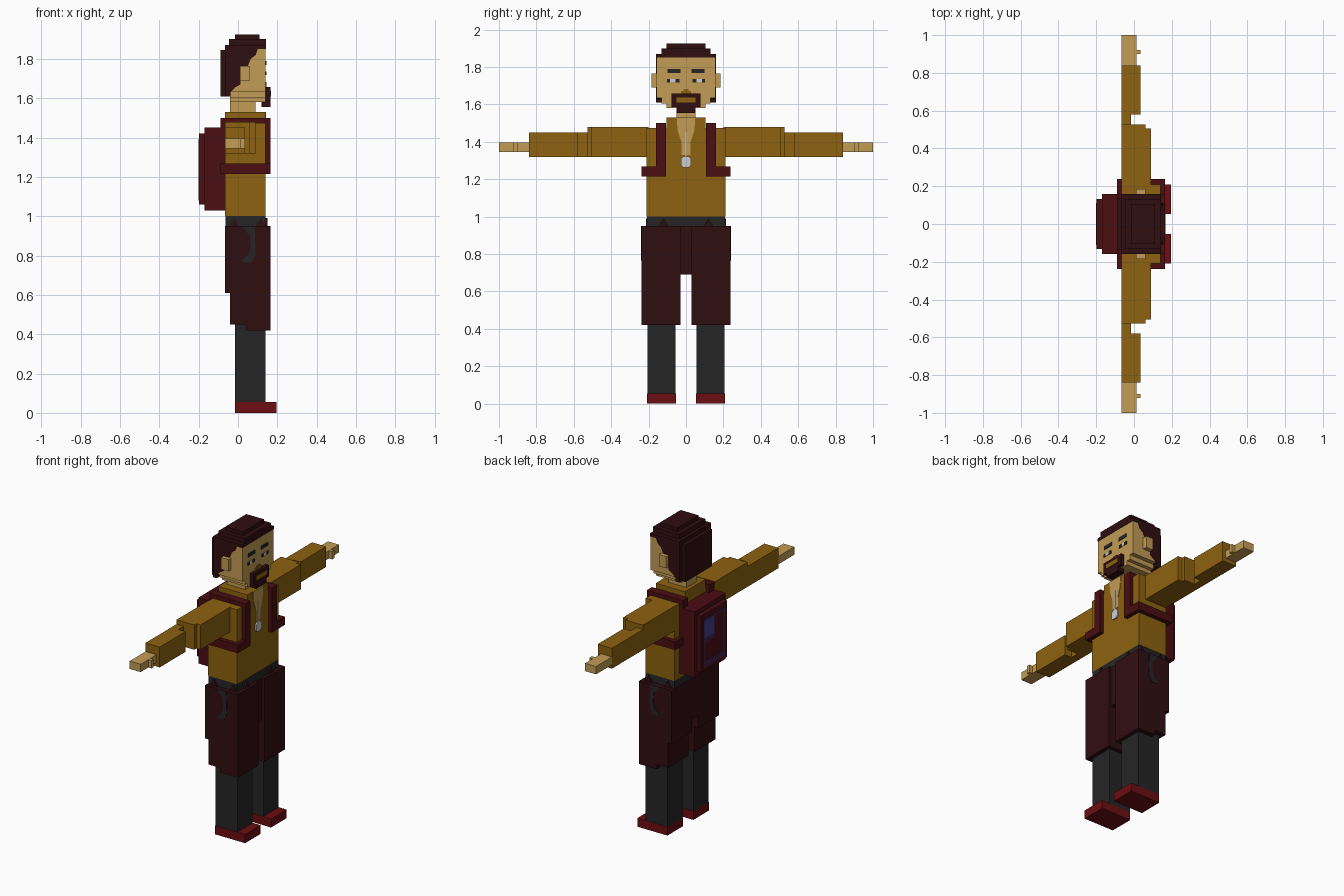
import bpy, bmesh

cube = bpy.data.objects.get("Cube")
if cube:
    bpy.data.objects.remove(cube, do_unlink=True)


def material(name, r, g, b):
    lin = [(c / 255 / 12.92 if c < 11 else ((c / 255 + 0.055) / 1.055) ** 2.4) for c in (r, g, b)]
    m = bpy.data.materials.new(name)
    m.use_nodes = True
    m.diffuse_color = (*lin, 1)
    bsdf = next(n for n in m.node_tree.nodes if n.type == 'BSDF_PRINCIPLED')
    bsdf.inputs["Base Color"].default_value = (*lin, 1)
    return m


SKIN = material("skin", 194, 156, 85)
OCHRE = material("ochre cloth", 141, 98, 16)
BROWN = material("dark brown", 48, 14, 17)
MAROON = material("maroon", 74, 14, 17)
RED = material("shoe red", 108, 14, 18)
GREY = material("charcoal", 37, 37, 37)
WHITE = material("pale silver", 205, 205, 210)
PURPLE = material("plum", 62, 30, 70)
BLUE = material("blue", 66, 62, 145)


def finish(name, bm, mat):
    bmesh.ops.recalc_face_normals(bm, faces=bm.faces)
    me = bpy.data.meshes.new(name)
    bm.to_mesh(me)
    bm.free()
    me.materials.append(mat)
    ob = bpy.data.objects.new(name, me)
    bpy.context.collection.objects.link(ob)
    return ob


def boxes(name, mat, *parts):
    """One object from boxes given as (x0, x1, y0, y1, z0, z1)."""
    bm = bmesh.new()
    for x0, x1, y0, y1, z0, z1 in parts:
        vs = bmesh.ops.create_cube(bm, size=1)["verts"]
        for v in vs:
            v.co = (x1 if v.co.x > 0 else x0, y1 if v.co.y > 0 else y0, z1 if v.co.z > 0 else z0)
    return finish(name, bm, mat)


def pair(name, mat, *parts):
    """The same boxes on the left (+y) and mirrored to the right (-y)."""
    boxes("left_" + name, mat, *parts)
    boxes("right_" + name, mat, *[(a, b, -d, -c, e, f) for a, b, c, d, e, f in parts])


def prism(name, mat, pts, axis, lo, hi):
    """Outline extruded along x (pts are y, z) or along y (pts are x, z)."""
    bm = bmesh.new()
    place = (lambda p, q: (lo, p, q)) if axis == 'x' else (lambda p, q: (p, lo, q))
    face = bm.faces.new([bm.verts.new(place(p, q)) for p, q in pts])
    ext = bmesh.ops.extrude_face_region(bm, geom=[face])["geom"]
    for v in ext:
        if isinstance(v, bmesh.types.BMVert):
            setattr(v.co, axis, hi)
    return finish(name, bm, mat)


# Legs and feet
pair("shoe", RED, (-0.015, 0.197, 0.053, 0.209, 0, 0.055))
pair("leg", GREY, (-0.015, 0.14, 0.055, 0.207, 0.055, 0.6))

# Shorts: long front panel, shorter stepped back
pair("shorts_leg", BROWN,
     (0.04, 0.165, 0.03, 0.238, 0.42, 0.95),
     (-0.04, 0.04, 0.03, 0.238, 0.45, 0.95),
     (-0.065, -0.04, 0.03, 0.238, 0.61, 0.95))
boxes("shorts_crotch", BROWN, (-0.065, 0.15, -0.03, 0.03, 0.69, 0.95))
boxes("waistband", GREY, (-0.063, 0.14, -0.208, 0.208, 0.9, 1.0))

# Pocket openings on the sides and pointed tabs over the waistband
pocket = [(0.02, 0.95), (0.085, 0.95), (0.09, 0.81), (0.07, 0.765), (0.025, 0.765),
          (0.02, 0.78), (0.05, 0.80), (0.065, 0.84), (0.06, 0.90)]
tab = [(-0.025, 0.95), (0.025, 0.95), (0.0, 0.99)]
for side, s in (("left", 1), ("right", -1)):
    prism(side + "_pocket", GREY, pocket, 'y', s * 0.236, s * 0.241)
    prism(side + "_front_tab", BROWN, [(p + s * 0.12, q) for p, q in tab], 'x', 0.135, 0.15)
    prism(side + "_hip_tab_back", BROWN, [(p - 0.02, q) for p, q in tab], 'y', s * 0.2, s * 0.215)
    prism(side + "_hip_tab_front", BROWN, [(p + 0.115, q) for p, q in tab], 'y', s * 0.2, s * 0.215)

# Shirt with open collar and pendant
boxes("shirt", OCHRE,
      (-0.065, 0.14, -0.21, 0.21, 1.0, 1.475),
      (-0.065, 0.14, -0.105, 0.105, 1.475, 1.53))
prism("open_collar", SKIN, [(-0.05, 1.53), (0.05, 1.53), (0.045, 1.46), (0.025, 1.40),
                            (0.025, 1.33), (-0.025, 1.33), (-0.025, 1.40), (-0.045, 1.46)],
      'x', 0.138, 0.143)
boxes("necklace_chain", WHITE, (0.142, 0.146, -0.004, 0.004, 1.32, 1.45))
prism("pendant", WHITE, [(-0.015, 1.262), (0.015, 1.262), (0.027, 1.275), (0.027, 1.31),
                         (0.015, 1.322), (-0.015, 1.322), (-0.027, 1.31), (-0.027, 1.275)],
      'x', 0.14, 0.149)

# Arms held straight out
pair("upper_arm", OCHRE,
     (-0.065, 0.09, 0.2, 0.505, 1.32, 1.478),
     (-0.065, 0.06, 0.505, 0.527, 1.32, 1.478))
pair("forearm", OCHRE,
     (-0.065, -0.015, 0.527, 0.58, 1.32, 1.45),
     (-0.065, 0.035, 0.58, 0.84, 1.32, 1.45))
pair("hand", SKIN,
     (-0.065, 0.012, 0.84, 1.0, 1.345, 1.395),
     (0.012, 0.035, 0.90, 0.922, 1.345, 1.395))

# Backpack straps: over the shoulder and round the side
pair("strap", MAROON,
     (0.138, 0.165, 0.108, 0.16, 1.22, 1.5),
     (-0.09, 0.165, 0.108, 0.16, 1.47, 1.5),
     (-0.09, -0.063, 0.108, 0.16, 1.22, 1.5),
     (0.138, 0.165, 0.108, 0.238, 1.215, 1.267),
     (-0.09, 0.165, 0.208, 0.238, 1.215, 1.267),
     (-0.09, -0.063, 0.108, 0.238, 1.215, 1.267))

# Backpack with a framed badge panel on its back
boxes("backpack", MAROON,
      (-0.17, -0.065, -0.158, 0.158, 1.03, 1.45),
      (-0.198, -0.17, -0.132, 0.132, 1.06, 1.42))
boxes("panel_frame", PURPLE,
      (-0.2, -0.197, -0.11, 0.11, 1.08, 1.12),
      (-0.2, -0.197, -0.11, 0.11, 1.375, 1.39),
      (-0.2, -0.197, -0.11, -0.09, 1.12, 1.375),
      (-0.2, -0.197, 0.09, 0.11, 1.12, 1.375),
      (-0.2, -0.197, -0.005, 0.09, 1.235, 1.265))
boxes("panel_badge", BLUE, (-0.2, -0.197, 0.0, 0.1, 1.265, 1.375))

# Head, neck and ears
boxes("neck", SKIN, (-0.04, 0.088, -0.052, 0.052, 1.5, 1.6))
boxes("head", SKIN,
      (-0.04, 0.14, -0.105, 0.105, 1.58, 1.61),
      (-0.04, 0.14, -0.13, 0.13, 1.605, 1.65),
      (-0.04, 0.14, -0.157, 0.157, 1.635, 1.86))
pair("ear", SKIN, (0.01, 0.062, 0.15, 0.185, 1.69, 1.765))

# Face
pair("eyebrow", GREY, (0.139, 0.144, 0.03, 0.1, 1.768, 1.79))
pair("eye_white", WHITE, (0.139, 0.143, 0.045, 0.1, 1.72, 1.737))
pair("eye_iris", GREY, (0.139, 0.145, 0.036, 0.056, 1.718, 1.737),
     (0.139, 0.145, 0.085, 0.102, 1.718, 1.737))
boxes("nose", OCHRE, (0.139, 0.146, -0.028, 0.028, 1.655, 1.672),
      (0.139, 0.146, -0.014, 0.014, 1.672, 1.682))
boxes("goatee", BROWN,
      (0.12, 0.165, -0.078, 0.078, 1.585, 1.658),
      (0.12, 0.165, -0.052, 0.052, 1.555, 1.585))
boxes("mouth", OCHRE, (0.16, 0.168, -0.052, 0.052, 1.61, 1.637))

# Hair: stepped sides, rounded back and layered crown
side_hair = [(0.142, 1.85), (0.10, 1.85), (0.09, 1.82), (0.065, 1.80), (0.05, 1.765),
             (0.012, 1.765), (0.012, 1.67), (-0.015, 1.655), (-0.038, 1.63), (-0.038, 1.61),
             (-0.066, 1.61), (-0.066, 1.87), (0.142, 1.87)]
prism("hair_sides", BROWN, side_hair, 'y', -0.16, 0.16)
boxes("hair_back", BROWN, (-0.09, -0.06, -0.135, 0.135, 1.61, 1.845))
boxes("hair_crown", BROWN,
      (-0.045, 0.142, -0.132, 0.132, 1.87, 1.9),
      (-0.015, 0.11, -0.105, 0.105, 1.9, 1.925))
